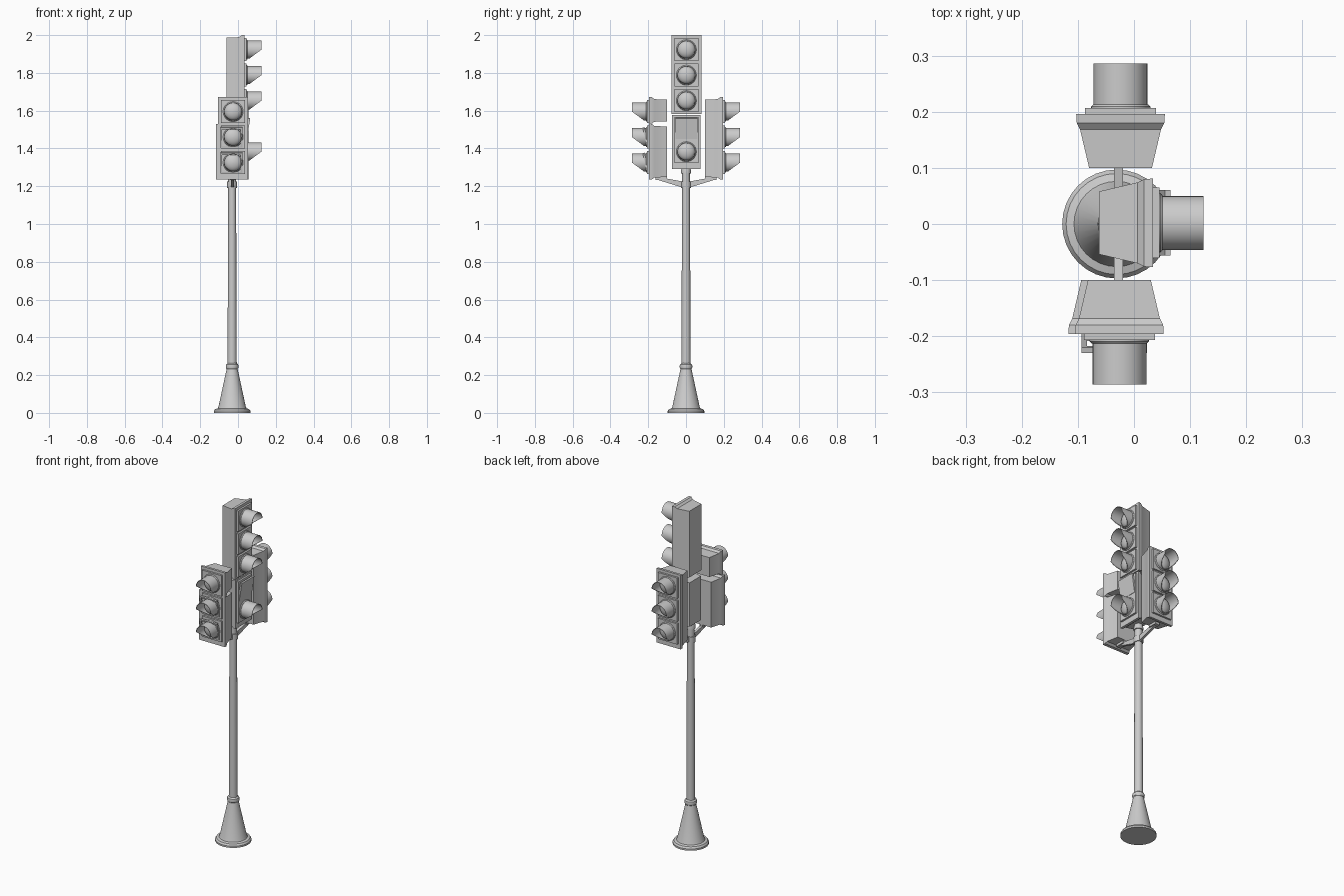
import bpy, bmesh, math
from mathutils import Matrix, Vector

if "Cube" in bpy.data.objects:
    bpy.data.objects.remove(bpy.data.objects["Cube"])

grey = bpy.data.materials.new("light_grey")
grey.diffuse_color = (0.6, 0.6, 0.6, 1)
grey.use_nodes = True
grey.node_tree.nodes["Principled BSDF"].inputs["Base Color"].default_value = grey.diffuse_color


def finish(name, bm, matrix=Matrix(), recalc=True):
    if recalc:
        bmesh.ops.recalc_face_normals(bm, faces=bm.faces)
    me = bpy.data.meshes.new(name)
    bm.to_mesh(me)
    bm.free()
    me.materials.append(grey)
    me.shade_smooth()
    me.set_sharp_from_angle(angle=math.radians(32))
    ob = bpy.data.objects.new(name, me)
    ob.matrix_world = matrix
    bpy.context.collection.objects.link(ob)
    return ob


def skin(bm, rings, cap=True):
    """Join equal-length loops of points into a tube."""
    vs = [[bm.verts.new(p) for p in r] for r in rings]
    n = len(vs[0])
    for a, b in zip(vs, vs[1:]):
        for i in range(n):
            j = (i + 1) % n
            bm.faces.new((a[i], a[j], b[j], b[i]))
    if cap:
        bm.faces.new(vs[0][::-1])
        bm.faces.new(vs[-1])


def circle(r, n):
    return [(r * math.cos(2 * math.pi * i / n), r * math.sin(2 * math.pi * i / n)) for i in range(n)]


def turned(name, profile, n, matrix):
    bm = bmesh.new()
    skin(bm, [[(x, y, z) for x, y in circle(r, n)] for r, z in profile])
    return finish(name, bm, matrix)


def add_box(bm, center, size, rot=Matrix()):
    m = Matrix.Translation(center) @ rot @ Matrix.Diagonal((*size, 1))
    bmesh.ops.create_cube(bm, size=1, matrix=m)


# Local head frame: +x is the facing direction, y is sideways, z is up
def housing(name, place, z0, z1, dy=0.0, wide=0.0):
    bm = bmesh.new()
    rings = []
    for u, h, inset in [(0.10, 0.056, 0.014), (0.168, 0.072, 0.011),
                        (0.18, 0.078, 0.001), (0.196, 0.079, 0.0)]:
        h += wide
        a, b = z0 + inset, z1 - inset
        rings.append([(u, dy - h, a), (u, dy + h, a), (u, dy + h, b), (u, dy - h, b)])
    skin(bm, rings)
    return finish(name, bm, place)


def door(name, place, z):
    bm = bmesh.new()
    add_box(bm, (0.200, 0, z), (0.014, 0.126, 0.122))
    return finish(name, bm, place)


def lamp(name, place, z):
    n = 28
    door(name + "_door", place, z)
    at = place @ Matrix.Translation((0.207, 0, z))
    # bezel ring
    bm = bmesh.new()
    skin(bm, [[(u, a, b) for a, b in circle(r, n)]
              for u, r in [(-0.002, 0.053), (0.002, 0.053), (0.006, 0.049), (0.006, 0.046), (-0.002, 0.046)]], cap=False)
    finish(name + "_bezel", bm, at)
    # domed lens
    bm = bmesh.new()
    dome = [(0.026 * math.sin(t), 0.046 * math.cos(t)) for t in [k * 0.255 for k in range(6)]]
    skin(bm, [[(u, a, b) for a, b in circle(r, n)] for u, r in dome + [(0.026, 0.003)]])
    finish(name + "_lens", bm, at)
    # visor: tube cut obliquely below its middle
    bm = bmesh.new()
    outer, inner = circle(0.048, n), circle(0.045, n)

    def length(b):
        return 0.079 if b >= 0 else max(0.014, 0.079 + 0.065 * b / 0.048)
    rings = [[(0, a, b) for a, b in outer],
             [(length(b), a, b) for a, b in outer],
             [(length(b), a * 0.94, b * 0.94) for a, b in outer],
             [(0, a, b) for a, b in inner],
             [(0, a, b) for a, b in outer]]
    skin(bm, rings, cap=False)
    bmesh.ops.remove_doubles(bm, verts=bm.verts, dist=1e-5)
    finish(name + "_visor", bm, at)


def tilted(name, place, y, z, frame):
    """Square cover leaning out at its top; a frame is open in the middle."""
    bm = bmesh.new()
    w, h, t = 0.117, 0.112, 0.010
    if frame:
        for s in (-1, 1):
            add_box(bm, (0, s * (w - t) / 2, 0), (t, t, h))
            add_box(bm, (0, 0, s * (h - t) / 2), (t, w - 2 * t, t))
    else:
        add_box(bm, (0, 0, 0), (t, w, h))
    m = Matrix.Translation((0.213, y, z)) @ Matrix.Rotation(math.radians(12 if frame else 9), 4, 'Y')
    finish(name, bm, place @ m)


# Base, collar and pole
axis = Matrix.Translation((-0.031, 0, 0))
turned("base", [(0.097, 0), (0.097, 0.010), (0.090, 0.020), (0.076, 0.024), (0.072, 0.034),
                (0.029, 0.233)], 32, axis)
turned("collar", [(0.026, 0.230), (0.032, 0.236), (0.034, 0.246), (0.032, 0.256), (0.024, 0.263)], 24, axis)
turned("pole", [(0.0245, 0.24), (0.0205, 1.27)], 16, axis)
turned("pole_cap", [(0.026, 1.268), (0.026, 1.284), (0.022, 1.30)], 16, axis)

# Tall pair of heads facing +x
side = Matrix.Translation((-0.162, 0.002, 0))
housing("main_upper_housing", side, 1.582, 2.0)
housing("main_lower_housing", side, 1.29, 1.577, wide=-0.004)
for i, z in enumerate((1.923, 1.788, 1.653, 1.383)):
    lamp("main_lamp_%d" % i, side, z)
door("main_blank_door", side, 1.505)
tilted("main_blank_cover", side, 0, 1.505, False)

# Front head: a normal top section over a wider lower section
front = Matrix.Translation((-0.026, 0, 0)) @ Matrix.Rotation(-math.pi / 2, 4, 'Z')
housing("front_upper_housing", front, 1.53, 1.672)
housing("front_lower_housing", front, 1.235, 1.53, dy=-0.006, wide=0.006)
# Rear head
rear = Matrix.Translation((-0.024, 0, 0)) @ Matrix.Rotation(math.pi / 2, 4, 'Z')
housing("rear_housing", rear, 1.235, 1.672)
for name, place in (("front", front), ("rear", rear)):
    for i, z in enumerate((1.595, 1.460, 1.325)):
        lamp("%s_lamp_%d" % (name, i), place, z)
for i, z in enumerate((1.460, 1.325)):
    tilted("front_frame_%d" % i, front, -0.009, z - 0.003, True)

# Brackets from the pole to the side heads
for name, s in (("front_bracket", -1), ("rear_bracket", 1)):
    bm = bmesh.new()
    prof = [(0.0, 1.19), (0.025, 1.195), (0.145, 1.232), (0.145, 1.252), (0.10, 1.252), (0.10, 1.24), (0.0, 1.222)]
    skin(bm, [[(x, s * y, z) for y, z in prof] for x in (-0.036, -0.020)])
    add_box(bm, (-0.028, s * 0.135, 1.240), (0.03, 0.055, 0.014))
    finish(name, bm)
turned("bracket_clamp", [(0.026, 1.19), (0.026, 1.225)], 16, axis)
